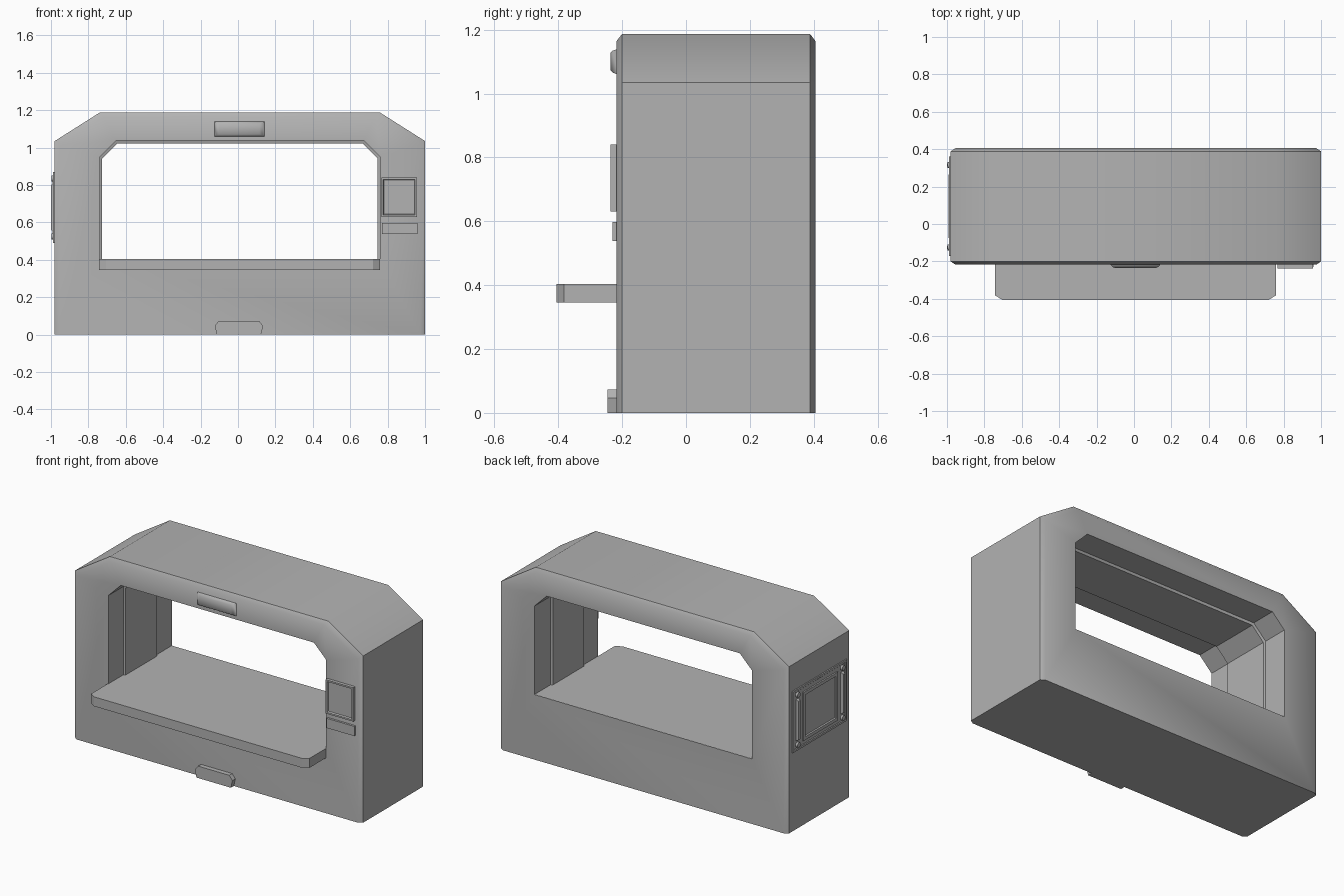
import bpy, bmesh, math
from mathutils import Matrix

if "Cube" in bpy.data.objects:
    bpy.data.objects.remove(bpy.data.objects["Cube"])

grey = bpy.data.materials.new("dark_grey")
grey.diffuse_color = (0.45, 0.45, 0.45, 1)
grey.use_nodes = True
grey.node_tree.nodes["Principled BSDF"].inputs["Base Color"].default_value = grey.diffuse_color


def finish(name, bm, smooth=None):
    bmesh.ops.recalc_face_normals(bm, faces=bm.faces[:])
    me = bpy.data.meshes.new(name)
    bm.to_mesh(me)
    bm.free()
    me.materials.append(grey)
    ob = bpy.data.objects.new(name, me)
    bpy.context.collection.objects.link(ob)
    if smooth:
        bpy.context.view_layer.objects.active = ob
        ob.select_set(True)
        bpy.ops.object.shade_smooth_by_angle(angle=math.radians(smooth))
        ob.select_set(False)
    return ob


def loft(name, loops, ring=False, smooth=None):
    """Skin equal-length point loops; ring=True joins last to first, else caps."""
    bm = bmesh.new()
    rows = [[bm.verts.new(p) for p in lp] for lp in loops]
    n = len(rows[0])
    pairs = list(zip(rows, rows[1:])) + ([(rows[-1], rows[0])] if ring else [])
    for a, b in pairs:
        for i in range(n):
            j = (i + 1) % n
            bm.faces.new((a[i], a[j], b[j], b[i]))
    if not ring:
        bm.faces.new(rows[0])
        bm.faces.new(rows[-1])
    return finish(name, bm, smooth)


def rect(u0, u1, v0, v1):
    return [(u0, v0), (u1, v0), (u1, v1), (u0, v1)]


def arch(x, z0, z1, cx, cz, xc=0.01):
    """Rectangle with cut upper corners, centred on xc."""
    return [(xc - x, z0), (xc + x, z0), (xc + x, z1 - cz),
            (xc + x - cx, z1), (xc - x + cx, z1), (xc - x, z1 - cz)]


def at_y(pts, y):
    return [(u, y, v) for u, v in pts]


def at_x(pts, x):
    return [(x, u, v) for u, v in pts]


# body: one closed cross-section swept through outer, tunnel and rib outlines
outer = arch(0.99, 0, 1.187, 0.24, 0.152)
inset = arch(0.965, 0, 1.165, 0.235, 0.15)
hole = arch(0.748, 0.403, 1.037, 0.085, 0.085)
rib = arch(0.736, 0.403, 1.022, 0.08, 0.08)
stages = [(inset, -0.217), (outer, -0.2), (outer, 0.388), (inset, 0.405),
          (hole, 0.405), (hole, 0.245), (rib, 0.24),
          (rib, -0.065), (hole, -0.07), (hole, -0.217)]
loft("body", [at_y(p, y) for p, y in stages], ring=True, smooth=43)

# shelf running through the opening
plan = [(-0.742, 0.4045), (-0.742, -0.382), (-0.705, -0.405),
        (0.721, -0.405), (0.758, -0.382), (0.758, 0.4045)]
loft("shelf", [[(x, y, z) for x, y in plan] for z in (0.345, 0.4035)])

# tapered badge above the opening
loft("top_badge", [at_y(rect(-0.13, 0.145, 1.058, 1.14), -0.212),
                   at_y(rect(-0.115, 0.13, 1.066, 1.134), -0.230),
                   at_y(rect(-0.1, 0.115, 1.072, 1.128), -0.236)], smooth=60)

# latch at the foot
latch = [(-0.113, 0), (0.123, 0), (0.134, 0.047), (0.112, 0.074),
         (-0.102, 0.074), (-0.124, 0.047)]
loft("foot_latch", [at_y(latch, y) for y in (-0.212, -0.246)])


def screen(name, place, r, base, front, recess, w):
    """Raised panel with a recessed middle."""
    u0, u1, v0, v1 = r
    inner, floor = (rect(u0 + d, u1 - d, v0 + d, v1 - d) for d in (w, w + 0.004))
    loft(name, [place(rect(*r), base), place(rect(*r), front),
                place(inner, front), place(floor, recess)])


# control panel on the front right
screen("control_screen", at_y, (0.766, 0.957, 0.63, 0.84), -0.212, -0.237, -0.227, 0.010)
loft("control_strip", [at_y(rect(0.77, 0.96, 0.538, 0.598), y) for y in (-0.212, -0.23)])

# side panel on the left
screen("side_plate", at_x, (-0.17, 0.36, 0.49, 0.87), -0.975, -0.988, -0.984, 0.012)
screen("side_screen", at_x, (-0.075, 0.265, 0.53, 0.83), -0.98, -0.993, -0.986, 0.02)
for side, y in (("front", -0.125), ("back", 0.315)):
    loft("side_handle_" + side,
         [at_x(rect(y - 0.014, y + 0.014, 0.55, 0.81), -0.982),
          at_x(rect(y - 0.008, y + 0.008, 0.56, 0.80), -1.0)])
    for end, z in (("lower", 0.525), ("upper", 0.835)):
        bm = bmesh.new()
        m = Matrix.Translation((-0.989, y, z)) @ Matrix.Rotation(math.pi / 2, 4, 'Y')
        bmesh.ops.create_cone(bm, cap_ends=True, segments=12, radius1=0.016,
                              radius2=0.016, depth=0.016, matrix=m)
        finish(f"side_bolt_{side}_{end}", bm, smooth=40)
